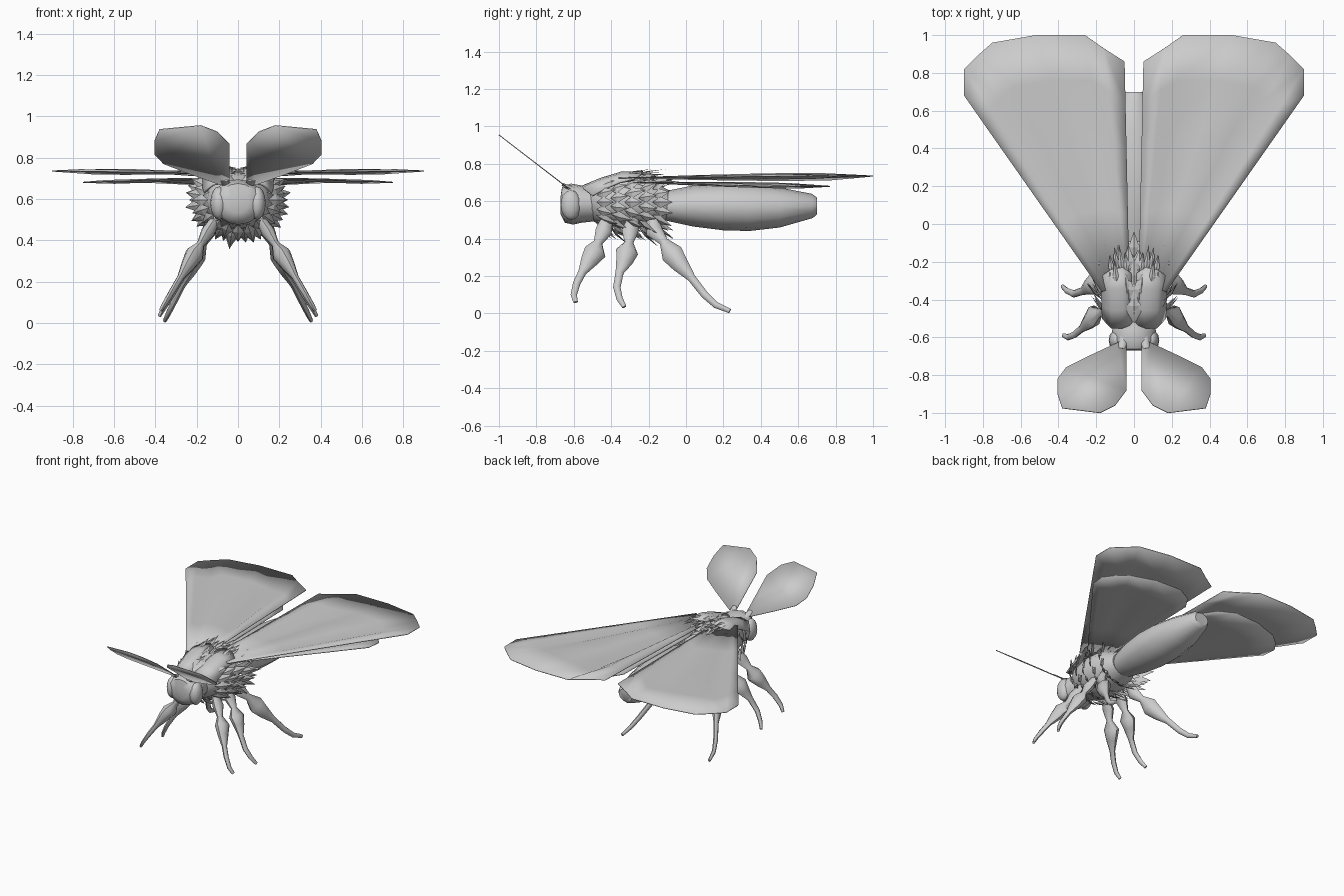
import bpy, bmesh, math, random
from mathutils import Vector

random.seed(4)
cube = bpy.data.objects.get("Cube")
if cube:
    bpy.data.objects.remove(cube, do_unlink=True)

GREY = (0.6, 0.6, 0.6, 1)
mat = bpy.data.materials.new("plain grey")
mat.use_nodes = True
mat.diffuse_color = GREY
bsdf = next(n for n in mat.node_tree.nodes if n.type == 'BSDF_PRINCIPLED')
bsdf.inputs["Base Color"].default_value = GREY


def finish(bm, name, mirror=False, thickness=0, angle=50):
    bmesh.ops.recalc_face_normals(bm, faces=bm.faces)
    mesh = bpy.data.meshes.new(name)
    bm.to_mesh(mesh)
    bm.free()
    mesh.materials.append(mat)
    obj = bpy.data.objects.new(name, mesh)
    bpy.context.collection.objects.link(obj)
    bpy.ops.object.select_all(action='DESELECT')
    obj.select_set(True)
    bpy.context.view_layer.objects.active = obj
    if angle:
        bpy.ops.object.shade_smooth_by_angle(angle=math.radians(angle))
    if thickness:
        mod = obj.modifiers.new("Thickness", 'SOLIDIFY')
        mod.thickness, mod.offset = thickness, 0
    if mirror:
        mod = obj.modifiers.new("Mirror", 'MIRROR')
        mod.use_mirror_merge = False
    return obj


def loft(name, rings, sides, mirror=False):
    """Skin rings of (centre, side radius, other radius) along a path."""
    bm = bmesh.new()
    pts = [Vector(r[0]) for r in rings]
    loops = []
    for i, (c, ra, rb) in enumerate(rings):
        tangent = (pts[min(i + 1, len(pts) - 1)] - pts[max(i - 1, 0)]).normalized()
        side = Vector((1, 0, 0))
        side = (side - tangent * side.dot(tangent)).normalized()
        up = tangent.cross(side)
        loop = []
        for k in range(sides):
            a = math.tau * k / sides
            loop.append(bm.verts.new(pts[i] + side * ra * math.cos(a) + up * rb * math.sin(a)))
        loops.append(loop)
    for a, b in zip(loops, loops[1:]):
        for k in range(sides):
            n = (k + 1) % sides
            bm.faces.new((a[k], a[n], b[n], b[k]))
    bm.faces.new(loops[0])
    bm.faces.new(loops[-1])
    return finish(bm, name, mirror)


def sheet(name, columns, rows, thickness=0.005):
    """Grid between root and tip of each column; rows give (t, relief amount)."""
    bm = bmesh.new()
    grid = []
    for root, tip, relief in columns:
        a, b = Vector(root), Vector(tip)
        grid.append([bm.verts.new(a.lerp(b, t) + Vector((0, 0, relief * amount)))
                     for t, amount in rows])
    for p, q in zip(grid, grid[1:]):
        for j in range(len(rows) - 1):
            bm.faces.new((p[j], q[j], q[j + 1], p[j + 1]))
    return finish(bm, name, True, thickness)


def leaf(bm, base, direction, normal, length, width):
    """Pointed scale with a raised keel."""
    d = direction.normalized()
    side = d.cross(normal).normalized()
    up = side.cross(d)
    root, tip = bm.verts.new(base), bm.verts.new(base + d * length)
    mid = base + d * length * 0.4
    left, right = bm.verts.new(mid - side * width), bm.verts.new(mid + side * width)
    keel = bm.verts.new(mid + up * width * 0.35)
    for face in ((root, left, keel), (left, tip, keel), (tip, right, keel),
                 (right, root, keel), (root, right, tip, left)):
        bm.faces.new(face)


def body(name, profile, sides):
    return loft(name, [((0, y, z), rx, rz) for y, z, rx, rz in profile], sides)


# Head, thorax and abdomen
body("head", [(-0.67, 0.58, 0.05, 0.05), (-0.655, 0.58, 0.10, 0.095),
              (-0.61, 0.585, 0.125, 0.11), (-0.56, 0.585, 0.115, 0.1),
              (-0.47, 0.585, 0.10, 0.09)], 16)
body("thorax", [(-0.53, 0.59, 0.08, 0.08), (-0.46, 0.595, 0.15, 0.125),
                (-0.35, 0.595, 0.17, 0.14), (-0.22, 0.59, 0.16, 0.135),
                (-0.1, 0.58, 0.10, 0.08)], 16)
body("abdomen", [(-0.16, 0.57, 0.07, 0.06), (-0.08, 0.575, 0.10, 0.085),
                 (0.04, 0.575, 0.13, 0.11), (0.2, 0.572, 0.15, 0.127),
                 (0.34, 0.567, 0.15, 0.126), (0.5, 0.567, 0.125, 0.107),
                 (0.675, 0.575, 0.075, 0.065), (0.7, 0.575, 0.055, 0.045)], 12)

# Eyes
bm = bmesh.new()
bmesh.ops.create_uvsphere(bm, u_segments=12, v_segments=8, radius=1)
bmesh.ops.scale(bm, vec=(0.042, 0.055, 0.08), verts=bm.verts)
bmesh.ops.translate(bm, vec=(0.092, -0.615, 0.58), verts=bm.verts)
finish(bm, "eyes", True)

# Antennae: broad tilted paddles
bm = bmesh.new()
outline = [(0.04, -0.63), (0.04, -0.88), (0.10, -0.96), (0.18, -1.0), (0.38, -0.975),
           (0.405, -0.9), (0.405, -0.82), (0.36, -0.76), (0.24, -0.70), (0.09, -0.63)]
bm.faces.new([bm.verts.new((x, y, 0.67 + 0.77 * (-0.63 - y))) for x, y in outline])
finish(bm, "antennae", True, 0.005)
loft("antenna_bases", [((0.05, -0.58, 0.65), 0.025, 0.02),
                       ((0.065, -0.66, 0.69), 0.02, 0.008)], 8, True)

# Wings: pleated fans, relief fading at the root and rim
PLEATS = [(0, 0), (0.3, 0.6), (0.6, 1), (0.82, 1), (1, 0)]


def wing(name, root_y, z_root, z_tip, tips):
    columns = []
    last = len(tips) - 1
    for i, (x, y, relief) in enumerate(tips):
        f = i / last
        root = (0.025 + 0.145 * f, root_y - 0.06 * f, z_root)
        columns.append((root, (x, y, z_tip), relief))
    sheet(name, columns, PLEATS)


wing("forewings", -0.30, 0.725, 0.735,
     [(0.05, 0.86, 0), (0.16, 0.93, 0.016), (0.26, 1.0, -0.02), (0.52, 1.0, 0.002),
      (0.75, 0.96, 0.01), (0.83, 0.89, -0.012), (0.90, 0.82, 0.008), (0.90, 0.68, 0)])
wing("hindwings", -0.22, 0.70, 0.68,
     [(0.07, 0.62, 0), (0.13, 0.71, 0.012), (0.24, 0.77, -0.014), (0.44, 0.76, 0),
      (0.62, 0.70, 0.008), (0.70, 0.63, -0.008), (0.75, 0.56, 0.005), (0.74, 0.46, 0)])

# Shoulder plates over the wing roots
sheet("shoulder_plates",
      [((0.01, -0.53, 0.67), (0.015, -0.26, 0.745), 0.01),
       ((0.06, -0.55, 0.68), (0.06, -0.23, 0.755), 0.025),
       ((0.12, -0.55, 0.67), (0.12, -0.24, 0.745), 0.025),
       ((0.165, -0.50, 0.63), (0.175, -0.28, 0.715), 0.015)],
      [(0, 0), (0.3, 0.7), (0.65, 1), (1, 0)], 0.012)

# Shoulder tufts
bm = bmesh.new()
for i in range(12):
    x = 0.035 + 0.135 * (i % 6) / 5
    y = -0.36 + 0.08 * (i // 6) + random.uniform(-0.02, 0.02)
    rise = random.uniform(0.05, 0.2)
    leaf(bm, Vector((x, y, 0.745 - 0.6 * max(0, x - 0.1))), Vector((0.1, 1, rise)),
         Vector((0, 0, 1)), random.uniform(0.1, 0.18), 0.016)
finish(bm, "shoulder_tufts", True, angle=0)

# Thorax fur: rows of pointed scales sweeping back
bm = bmesh.new()
COUNT = 20
for row in range(5):
    y = -0.48 + 0.075 * row
    swell = 0.85 if row in (0, 4) else 0.97
    for k in range(COUNT):
        a = math.tau * (k + 0.5 * (row % 2)) / COUNT
        out = Vector((math.cos(a), 0, math.sin(a)))
        base = Vector((0.17 * swell * out.x, y, 0.595 + 0.14 * swell * out.z))
        flare = random.uniform(0.5, 0.85) if out.z < 0.6 else 0.1
        leaf(bm, base, out * flare + Vector((0, 0.85, 0)), out,
             random.uniform(0.11, 0.15), 0.03)
finish(bm, "thorax_fur", angle=0)


# Legs: thick thigh and shin, tapering curved foot
RADII = [0.03, 0.045, 0.024, 0.06, 0.045, 0.022, 0.02, 0.017, 0.012]


def leg(name, path, spread):
    rings = []
    for (y, z), r in zip(path, RADII):
        x = 0.11 + (0.5 - z) * spread
        rings.append(((x, y, z), r * 0.75, r))
    loft(name, rings, 8, True)


leg("front_legs", [(-0.42, 0.51), (-0.44, 0.44), (-0.47, 0.38), (-0.485, 0.33),
                   (-0.52, 0.28), (-0.555, 0.22), (-0.585, 0.16), (-0.60, 0.1),
                   (-0.59, 0.06)], 0.6)
leg("middle_legs", [(-0.28, 0.51), (-0.30, 0.44), (-0.305, 0.38), (-0.315, 0.33),
                    (-0.33, 0.28), (-0.355, 0.22), (-0.37, 0.14), (-0.355, 0.08),
                    (-0.33, 0.035)], 0.58)
leg("hind_legs", [(-0.18, 0.51), (-0.17, 0.44), (-0.12, 0.385), (-0.075, 0.32),
                  (-0.03, 0.26), (0.03, 0.19), (0.10, 0.10), (0.16, 0.045),
                  (0.235, 0.013)], 0.5)
